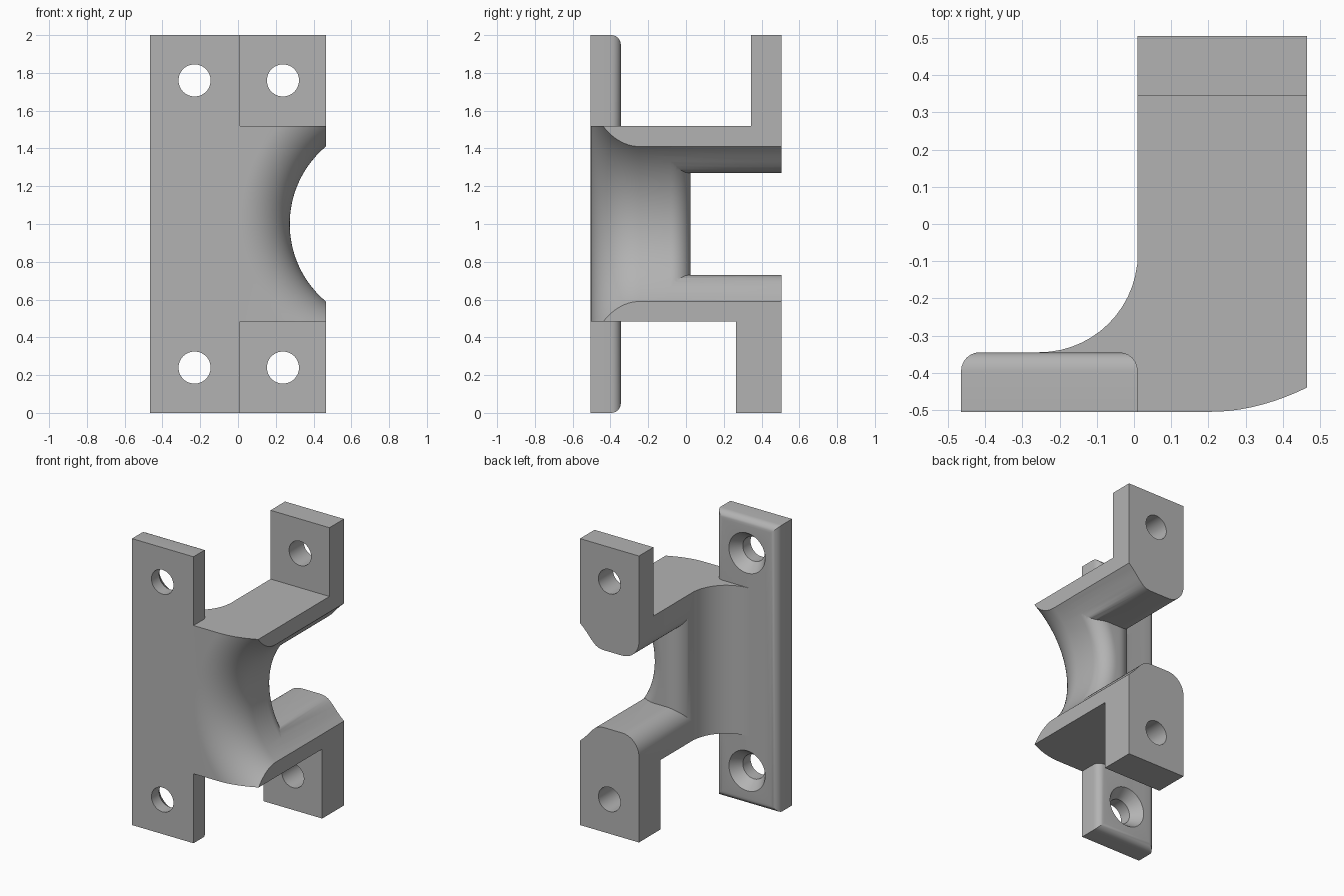
import bpy, bmesh
from math import sin, cos, pi
from mathutils import Matrix, Vector

cube = bpy.data.objects.get("Cube")
if cube:
    bpy.data.objects.remove(cube)

grey = bpy.data.materials.new("plain grey")
grey.use_nodes = True
grey.diffuse_color = (0.45, 0.45, 0.45, 1)
grey.node_tree.nodes["Principled BSDF"].inputs["Base Color"].default_value = (0.45, 0.45, 0.45, 1)

MID = 1.0                    # height of the mirror plane
AXIS, BORE = 0.81, 0.536     # bore centre in x, and its radius
FRONT, BACK, WEB = -0.505, 0.505, 0.025
IN, OUT = 0.01, 0.465        # x range of the arms


def finish(name, bm):
    bmesh.ops.recalc_face_normals(bm, faces=bm.faces)
    mesh = bpy.data.meshes.new(name)
    bm.to_mesh(mesh)
    bm.free()
    mesh.materials.append(grey)
    ob = bpy.data.objects.new(name, mesh)
    bpy.context.collection.objects.link(ob)
    return ob


def arc(cx, cy, r, a0, a1, n=14):
    angles = [(a0 + (a1 - a0) * i / n) * pi / 180 for i in range(n + 1)]
    return [(cx + r * cos(a), cy + r * sin(a)) for a in angles]


def prism(name, points, move):
    """Extrude a closed 3D outline along a vector."""
    bm = bmesh.new()
    face = bm.faces.new([bm.verts.new(p) for p in points])
    new = bmesh.ops.extrude_face_region(bm, geom=[face])["geom"]
    bmesh.ops.translate(bm, vec=move, verts=[v for v in new if isinstance(v, bmesh.types.BMVert)])
    return finish(name, bm)


def box(name, x0, x1, y0, y1, z0, z1):
    return prism(name, [(x0, y0, z0), (x1, y0, z0), (x1, y1, z0), (x0, y1, z0)], (0, 0, z1 - z0))


def lathe_y(name, profile, x, z, steps):
    """Revolve (y, radius) points into a solid around an axis along y."""
    bm = bmesh.new()
    rings = []
    for y, r in profile:
        rings.append([bm.verts.new((x + r * cos(2 * pi * k / steps), y, z + r * sin(2 * pi * k / steps)))
                      for k in range(steps)])
    for a, b in zip(rings, rings[1:]):
        for k in range(steps):
            j = (k + 1) % steps
            bm.faces.new((a[k], a[j], b[j], b[k]))
    bm.faces.new(rings[0])
    bm.faces.new(rings[-1])
    return finish(name, bm)


def boolean(target, tool, operation):
    mod = target.modifiers.new(operation, "BOOLEAN")
    mod.operation, mod.solver, mod.object = operation, "EXACT", tool
    bpy.context.view_layer.objects.active = target
    bpy.ops.object.modifier_apply(modifier=mod.name)
    bpy.data.objects.remove(tool)


# Curved web: concave sweep off the plate, rounded rear edge
outline = [(-0.255, FRONT), (OUT, FRONT), (OUT, WEB)]
outline += arc(IN + 0.13, WEB - 0.13, 0.13, 90, 180)
outline += arc(-0.255, -0.08, 0.265, 0, -90)[1:]
bracket = prism("bracket", [(x, y, 0.485) for x, y in outline], (0, 0, 1.035))

# Bore with a wide front mouth and a tighter rear rounding
flare = arc(FRONT + 0.26, BORE + 0.26, 0.26, 180, 270, 20)
flare += arc(WEB - 0.105, BORE + 0.105, 0.105, 270, 360, 12)
flare = [(FRONT - 0.1, flare[0][1])] + flare + [(WEB + 0.1, flare[-1][1])]
boolean(bracket, lathe_y("bore_cutter", flare, AXIS, MID, 160), "DIFFERENCE")

# Mounting plate with rounded back edges
plate = box("mounting_plate", -OUT, IN, FRONT, -0.345, 0, 2)
bm = bmesh.new()
bm.from_mesh(plate.data)
rim = [e for e in bm.edges if all(v.co.y > -0.4 for v in e.verts)]
bmesh.ops.bevel(bm, geom=rim, offset=0.05, segments=6, profile=0.5, affect="EDGES")
bm.to_mesh(plate.data)
bm.free()
boolean(bracket, plate, "UNION")

# Arms: outer corner rounded, inner side following the bore
section = [(IN, 0.52)] + arc(IN + 0.13, 0.40, 0.13, 180, 270)
section += [(0.285, 0.27), (0.315, 0.274), (0.342, 0.286), (0.364, 0.305)]
section += [(AXIS - (BORE ** 2 - h ** 2) ** 0.5, h) for h in (0.33, 0.36, 0.385, 0.405)]
section += [(OUT, 0.411), (OUT, 0.52)]
for side, label, tab_front in ((1, "upper", 0.345), (-1, "lower", 0.265)):
    up = 0.52 if side > 0 else 0.515
    pts = [(x, -0.12, MID + side * min(h, up)) for x, h in section]
    boolean(bracket, prism(label + "_arm", pts, (0, BACK + 0.12, 0)), "UNION")
    z0, z1 = sorted((MID + side * 0.46, MID + side))
    boolean(bracket, box(label + "_tab", IN, OUT, tab_front, BACK, z0, z1), "UNION")

# Screw holes, countersunk on the back of the plate
for z in (0.24, 1.76):
    sink = [(-0.6, 0.085), (-0.42, 0.085), (-0.345, 0.14), (-0.3, 0.14)]
    boolean(bracket, lathe_y("plate_hole_cutter", sink, -0.23, z, 48), "DIFFERENCE")
    boolean(bracket, lathe_y("tab_hole_cutter", [(0.2, 0.085), (0.6, 0.085)], 0.238, z, 48), "DIFFERENCE")

bpy.ops.object.select_all(action="DESELECT")
bracket.select_set(True)
bpy.context.view_layer.objects.active = bracket
bpy.ops.object.shade_smooth_by_angle(angle=pi / 7)
